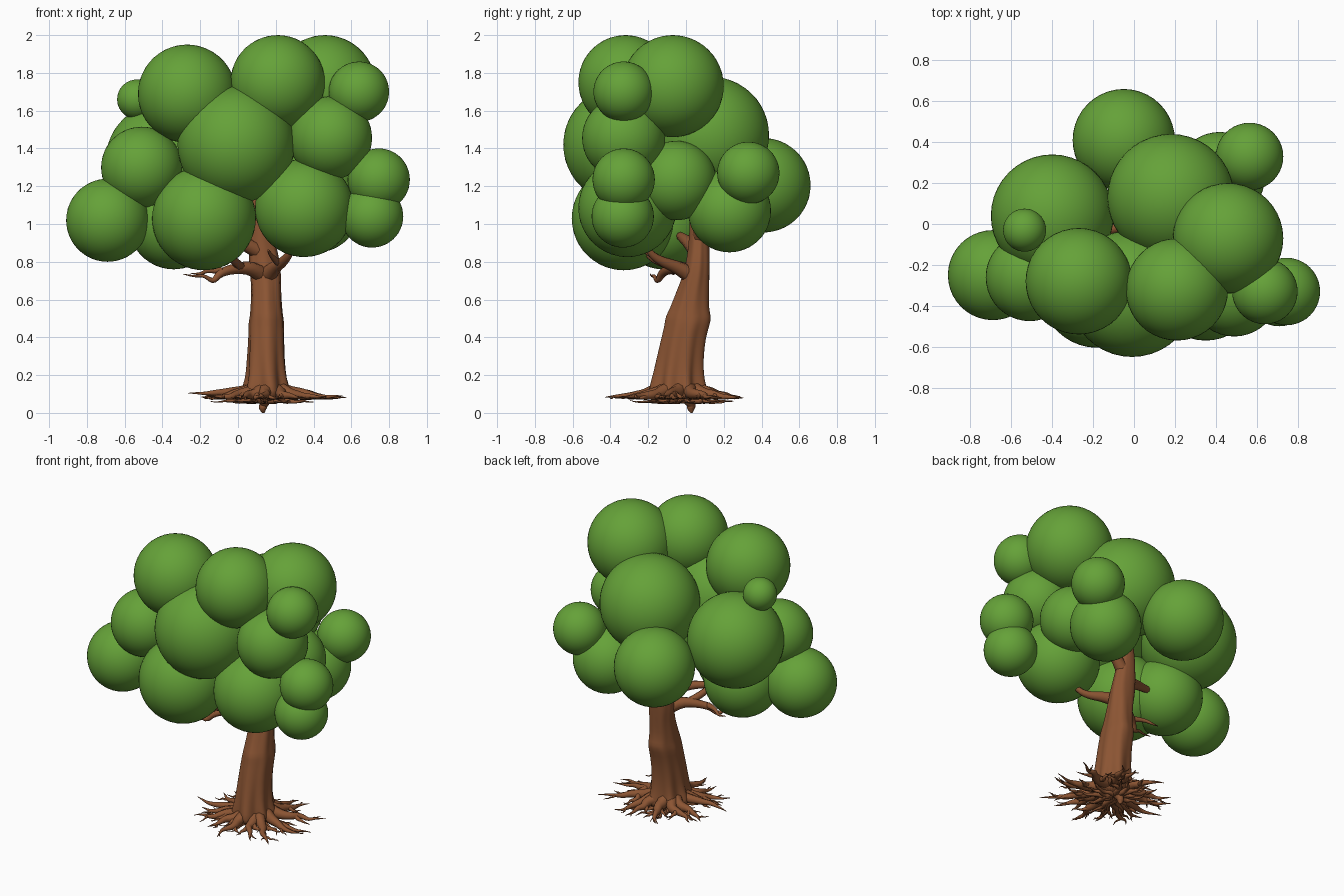
import bpy, bmesh, math, random
from mathutils import Vector

if "Cube" in bpy.data.objects:
    bpy.data.objects.remove(bpy.data.objects["Cube"])

random.seed(7)


def material(name, color):
    m = bpy.data.materials.new(name)
    m.diffuse_color = color
    m.use_nodes = True
    m.node_tree.nodes["Principled BSDF"].inputs["Base Color"].default_value = m.diffuse_color
    return m


GREEN = material("leaf_green", (0.13, 0.36, 0.04, 1))
BROWN = material("bark_brown", (0.26, 0.09, 0.033, 1))


def mesh_object(name, bm, mat):
    me = bpy.data.meshes.new(name)
    bm.normal_update()
    bm.to_mesh(me)
    bm.free()
    me.shade_smooth()
    me.materials.append(mat)
    ob = bpy.data.objects.new(name, me)
    bpy.context.collection.objects.link(ob)
    return ob


def tubes(name, paths):
    """Tapered round limbs; each path is a list of (position, radius)."""
    cu = bpy.data.curves.new(name, 'CURVE')
    cu.dimensions = '3D'
    cu.bevel_depth = 1.0
    cu.bevel_resolution = 2
    cu.use_fill_caps = True
    cu.resolution_u = 3
    for path in paths:
        sp = cu.splines.new('NURBS')
        sp.points.add(len(path) - 1)
        for p, (co, r) in zip(sp.points, path):
            p.co = (*co, 1)
            p.radius = r
        sp.order_u = 3
        sp.use_endpoint_u = True
    cu.materials.append(BROWN)
    ob = bpy.data.objects.new(name, cu)
    bpy.context.collection.objects.link(ob)
    bpy.ops.object.select_all(action='DESELECT')
    ob.select_set(True)
    bpy.context.view_layer.objects.active = ob
    bpy.ops.object.convert(target='MESH')
    bpy.context.object.data.shade_smooth()


# Foliage: overlapping balls (x, y, z, radius)
balls = [
    (-.27, -.28, 1.69, .26), (.21, -.32, 1.75, .25), (.46, -.07, 1.73, .27),
    (-.01, -.34, 1.42, .31), (-.18, -.33, 1.03, .275), (.35, -.31, 1.085, .26),
    (-.69, -.25, 1.02, .22), (-.51, -.26, 1.30, .215), (-.34, -.12, 1.0, .24),
    (-.40, .04, 1.34, .30), (-.535, -.03, 1.66, .105), (.18, .13, 1.47, .31),
    (-.05, .41, 1.205, .25), (.42, .23, 1.07, .22), (.565, .33, 1.27, .165),
    (.745, -.33, 1.235, .165), (.71, -.335, 1.04, .165), (.49, -.33, 1.455, .22),
    (.64, -.33, 1.70, .16), (.44, -.05, 1.23, .21),
]
for i, (x, y, z, r) in enumerate(balls):
    bm = bmesh.new()
    bmesh.ops.create_icosphere(bm, subdivisions=4, radius=r)
    bmesh.ops.translate(bm, verts=bm.verts, vec=(x, y, z))
    mesh_object(f"foliage_ball_{i + 1:02d}", bm, GREEN)

# Trunk: lobed rings (z, centre x, centre y, half width x, half width y, lobe depth)
profile = [
    (.06, .15, -.03, .15, .17, .25), (.12, .15, -.04, .14, .165, .25),
    (.18, .15, -.04, .115, .145, .18), (.28, .148, -.03, .105, .13, .12),
    (.40, .15, -.01, .097, .122, .09), (.47, .15, .01, .098, .122, .06),
    (.51, .152, .015, .090, .125, .06), (.55, .15, .02, .086, .105, .07),
    (.65, .15, .04, .080, .088, .08), (.72, .147, .055, .084, .074, .07),
    (.80, .14, .065, .085, .064, .06), (.90, .128, .07, .07, .055, .05),
    (1.02, .12, .07, .06, .05, .04), (1.2, .11, .06, .035, .035, .0),
]
N = 40
bm = bmesh.new()
rings = []
for z, cx, cy, rx, ry, lobe in profile:
    ring = []
    for k in range(N):
        a = 2 * math.pi * k / N
        f = 1 - lobe * (.5 + .5 * math.cos(7 * a + 2.2 * z + math.sin(2 * a)))
        f += random.uniform(-.015, .015)
        ring.append(bm.verts.new((cx + rx * f * math.cos(a), cy + ry * f * math.sin(a), z)))
    rings.append(ring)
for a, b in zip(rings, rings[1:]):
    for k in range(N):
        bm.faces.new((a[k], a[(k + 1) % N], b[(k + 1) % N], b[k]))
bm.faces.new(rings[0][::-1])
bm.faces.new(rings[-1])
trunk = mesh_object("trunk", bm, BROWN)
trunk.modifiers.new("smooth", 'SUBSURF').levels = 1
trunk.modifiers["smooth"].render_levels = 1

# Branches: gnarled limbs under and into the canopy
tubes("branches", [
    [((.14, .05, .72), .05), ((.08, -.02, .77), .04), ((-.02, -.08, .765), .027),
     ((-.10, -.13, .74), .022), ((-.13, -.15, .69), .014), ((-.18, -.17, .73), .009),
     ((-.23, -.18, .72), .006), ((-.29, -.19, .735), .002)],
    [((-.08, -.12, .75), .02), ((-.16, -.09, .76), .012), ((-.20, -.06, .73), .008), ((-.25, -.07, .74), .002)],
    [((.02, -.05, .77), .025), ((-.02, -.16, .80), .022), ((-.06, -.22, .86), .016), ((-.1, -.27, .95), .008)],
    [((.15, .04, .72), .05), ((.19, -.04, .77), .036), ((.24, -.13, .80), .026),
     ((.28, -.20, .85), .018), ((.32, -.26, .95), .008)],
    [((.22, -.10, .79), .02), ((.18, -.17, .82), .014), ((.16, -.23, .86), .006)],
    [((.12, .06, .85), .045), ((.03, .02, .90), .035), ((-.08, -.02, .93), .026),
     ((-.17, -.04, .94), .018), ((-.24, -.04, 1.05), .008)],
    [((.13, .07, .9), .045), ((.22, .08, 1.0), .035), ((.33, .10, 1.1), .015)],
])


# Roots: wandering limbs that taper and fork
def root_path(start, angle, length, r, z_end, wiggle):
    p, path, n = Vector(start), [], 7
    z0 = p.z
    for k in range(n + 1):
        t = k / n
        path.append((p.copy(), r * (1 - t) ** 1.15 + .0015))
        a = angle + random.uniform(-wiggle, wiggle)
        p += Vector((math.cos(a), math.sin(a), 0)) * length / n * 1.08
        fade = max(0.0, 1 - (k + 1) / n) ** 2.5
        p.z = z_end + (z0 - z_end) * fade + random.uniform(-.006, .006)
    return path


def reach(a):
    # root spread is a little longer along x
    return .34 + .07 * max(0, math.cos(a)) + .03 * max(0, -math.cos(a))


roots = []
COUNT = 13
for i in range(COUNT):
    a = 2 * math.pi * i / COUNT + random.uniform(-.12, .12)
    start = (.15 + .07 * math.cos(a), -.03 + .09 * math.sin(a), .125)
    length = (reach(a) - .05) * random.uniform(.82, 1.05)
    main = root_path(start, a, length, .042, .085, .6)
    roots.append(main)
    for k, side in ((2, 1), (3, -1), (5, 1)):
        co, r = main[k]
        roots.append(root_path(co, a + side * random.uniform(.4, .8),
                               length * (.55 - .06 * k), r * .65, .08, .6))
# extreme tips
roots.append(root_path((.24, -.05, .12), .0, .32, .035, .08, .4))
roots.append(root_path((.07, -.05, .12), math.pi, .32, .035, .105, .4))
# fine lower layer
for i in range(18):
    a = 2 * math.pi * (i + .5) / 18
    roots.append(root_path((.14 + .03 * math.cos(a), .03 * math.sin(a), .07), a,
                           random.uniform(.12, .28), .018, .06, .8))
tubes("roots", roots)

# Tap root reaching the lowest point
tubes("tap_root", [[((.14, .02, .09), .05), ((.14, .02, .06), .035), ((.135, .03, .04), .02),
                    ((.13, .025, .025), .024), ((.135, .03, 0), .006)]])
